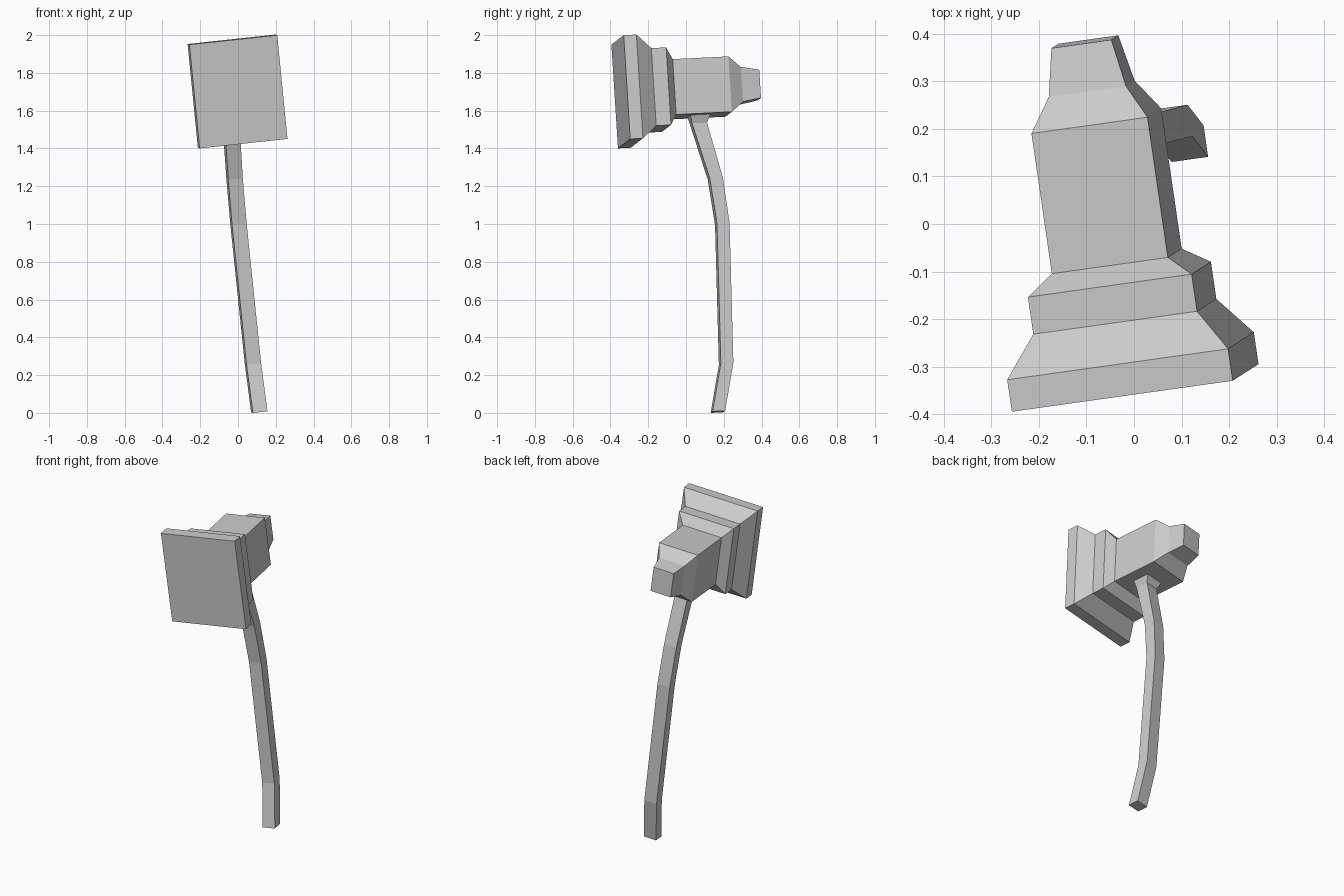
import bpy
import bmesh
from mathutils import Matrix, Vector

cube = bpy.data.objects.get("Cube")
if cube:
    bpy.data.objects.remove(cube, do_unlink=True)

# Plain grey for the whole tool
grey = bpy.data.materials.new("plain grey")
grey.use_nodes = True
COLOUR = (0.6, 0.6, 0.6, 1)
grey.diffuse_color = COLOUR
grey.node_tree.nodes["Principled BSDF"].inputs["Base Color"].default_value = COLOUR

# Leaning frame: side, back and up directions from the centre of the striking face
up = Vector((-0.098, -0.063, 0.993)).normalized()
side = Vector((0.985, 0.138, 0.106))
side = (side - up * side.dot(up)).normalized()
back = up.cross(side)
lean = Matrix((side, back, up)).transposed().to_4x4()
lean.translation = (0.0025, -0.345, 1.70)


def loft(name, rings):
    """Skin a list of four-cornered rings and cap both ends."""
    bm = bmesh.new()
    loops = [[bm.verts.new(p) for p in ring] for ring in rings]
    for a, b in zip(loops, loops[1:]):
        for i in range(4):
            j = (i + 1) % 4
            bm.faces.new((a[i], a[j], b[j], b[i]))
    bm.faces.new(loops[0])
    bm.faces.new(loops[-1])
    bmesh.ops.recalc_face_normals(bm, faces=bm.faces)
    mesh = bpy.data.meshes.new(name)
    bm.to_mesh(mesh)
    bm.free()
    mesh.materials.append(grey)
    obj = bpy.data.objects.new(name, mesh)
    obj.matrix_world = lean
    bpy.context.collection.objects.link(obj)
    return obj


CORNERS = ((-0.5, -0.5), (0.5, -0.5), (0.5, 0.5), (-0.5, 0.5))


def head_ring(depth, width, height):
    return [(x * width, depth, z * height) for x, z in CORNERS]


def handle_ring(height, depth, width, thick):
    return [(x * width, depth + y * thick, height) for x, y in CORNERS]


# Hammer head: stepped striking block, body and tapered tail
loft("hammer_head", [head_ring(*s) for s in (
    (0, 0.472, 0.553), (0.068, 0.472, 0.553),
    (0.152, 0.35, 0.413), (0.231, 0.35, 0.413),
    (0.27, 0.248, 0.295), (0.5685, 0.248, 0.295),
    (0.637, 0.165, 0.185), (0.737, 0.128, 0.15))])

# Bowed handle with a flared collar under the head
loft("handle", [handle_ring(*s) for s in (
    (-1.726, 0.41, 0.078, 0.067), (-1.473, 0.47, 0.078, 0.067),
    (-0.729, 0.497, 0.078, 0.067), (-0.486, 0.475, 0.078, 0.07),
    (-0.19, 0.404, 0.08, 0.08), (-0.14, 0.41, 0.122, 0.112))])
